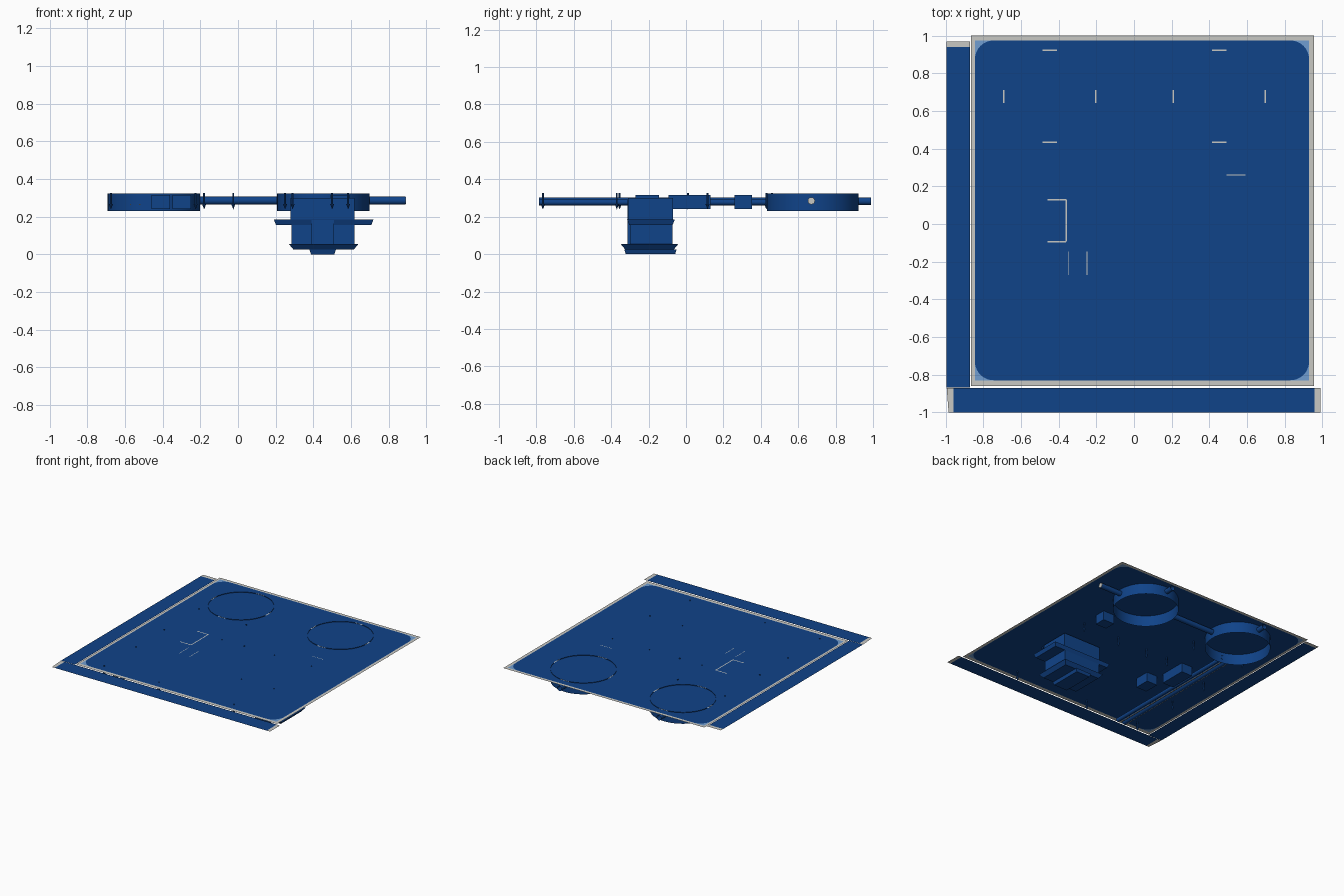
import bpy, bmesh, math
from mathutils import Matrix, Vector

if "Cube" in bpy.data.objects:
    bpy.data.objects.remove(bpy.data.objects["Cube"])

Z = 0.32  # height of the flat sheets


def material(name, rgb):
    m = bpy.data.materials.new(name)
    m.diffuse_color = (*rgb, 1)
    m.use_nodes = True
    m.node_tree.nodes["Principled BSDF"].inputs["Base Color"].default_value = m.diffuse_color
    return m


BLUE = material("deep_blue", (0.005, 0.056, 0.25))
GREY = material("light_grey", (0.58, 0.58, 0.55))
SKY = material("pale_blue", (0.16, 0.34, 0.64))


def finish(name, bm, mat, smooth=False):
    me = bpy.data.meshes.new(name)
    bm.to_mesh(me)
    bm.free()
    me.materials.append(mat)
    for p in me.polygons:
        p.use_smooth = smooth
    ob = bpy.data.objects.new(name, me)
    bpy.context.collection.objects.link(ob)
    return ob


def sheet(name, polys, mat, z=Z):
    """Flat faces from 2D outlines, all facing up."""
    bm = bmesh.new()
    for poly in polys:
        f = bm.faces.new([bm.verts.new((x, y, z)) for x, y in poly])
        f.normal_update()
        if f.normal.z < 0:
            f.normal_flip()
    return finish(name, bm, mat)


def rect(x0, x1, y0, y1):
    return [(x0, y0), (x1, y0), (x1, y1), (x0, y1)]


def block(name, x, y, z, mat=BLUE, taper=0.0):
    """Box from ranges; taper draws the bottom edge inwards."""
    bm = bmesh.new()
    bmesh.ops.create_cube(bm, size=1)
    for v in bm.verts:
        low = v.co.z < 0
        t = taper if low else 0
        v.co = Vector((x[0] + t if v.co.x < 0 else x[1] - t,
                       y[0] + t if v.co.y < 0 else y[1] - t,
                       z[0] if low else z[1]))
    return finish(name, bm, mat)


def tube(name, a, b, r, mat=BLUE, seg=24, caps=False, r2=None):
    a, b = Vector(a), Vector(b)
    d = b - a
    bm = bmesh.new()
    bmesh.ops.create_cone(bm, cap_ends=caps, segments=seg, radius1=r,
                          radius2=r if r2 is None else r2, depth=d.length,
                          matrix=Matrix.Translation((a + b) / 2)
                          @ d.to_track_quat('Z', 'Y').to_matrix().to_4x4())
    return finish(name, bm, mat, not caps)


# Main panel: rounded blue field, pale corners, grey margin
X0, X1, Y0, Y1, R = -0.845, 0.93, -0.83, 0.975, 0.1
outline, corners = [], []
for i, (cx, cy) in enumerate([(X1, Y1), (X0, Y1), (X0, Y0), (X1, Y0)]):
    ox = cx - math.copysign(R, cx)
    oy = cy - math.copysign(R, cy)
    arc = [(ox + R * math.cos(a), oy + R * math.sin(a))
           for a in [math.pi / 2 * (i + k / 10) for k in range(11)]]
    outline += arc
    corners += [[(cx, cy), p, q] for p, q in zip(arc, arc[1:])]
sheet("main_panel", [outline], BLUE)
sheet("panel_corners", corners, SKY)
sheet("panel_margin", [rect(-0.865, X0, -0.86, 1), rect(X1, 0.955, -0.86, 1),
                       rect(X0, X1, -0.86, Y0), rect(X0, X1, Y1, 1)], GREY)

# Side and front strips with grey ends
sheet("side_strip", [rect(-0.995, -0.87, -0.868, 0.94)], BLUE)
sheet("side_strip_end", [rect(-0.995, -0.87, 0.94, 0.97)], GREY)
sheet("front_strip", [rect(-0.96, 0.96, -1, -0.87)], BLUE)
sheet("front_strip_ends", [[(-0.985, -1), (-0.96, -1), (-0.96, -0.87), (-0.995, -0.87)],
                           rect(0.96, 0.99, -1, -0.87)], GREY)

# Two round wells under the panel, with grey rim marks and rear pipes
for side, cx in (("left", -0.447), ("right", 0.453)):
    cy, r = 0.678, 0.245
    tube(side + "_well", (cx, cy, 0.23), (cx, cy, 0.324), r, seg=64)
    marks = []
    for dx, dy in ((1, 0), (-1, 0), (0, 1), (0, -1)):
        px, py = cx + dx * r, cy + dy * r
        w, h = (0.004, 0.035) if dx else (0.038, 0.004)
        marks.append(rect(px - w, px + w, py - h, py + h))
    sheet(side + "_well_marks", marks, GREY, Z + 0.003)
    tube(side + "_rear_pipe", (cx, 0.92, 0.283), (cx, 0.99, 0.283), 0.02)
tube("link_pipe", (-0.202, 0.67, 0.285), (0.208, 0.67, 0.285), 0.021)
tube("outlet_pipe", (0.698, 0.67, 0.285), (0.89, 0.67, 0.285), 0.021)
tube("outlet_hole", (0.7, 0.67, 0.285), (0.892, 0.67, 0.285), 0.019, GREY, caps=True)

# Long pair of pipes running front to back
tube("long_pipe", (-0.56, -0.785, 0.281), (-0.56, 0.44, 0.281), 0.021)
tube("thin_pipe", (-0.50, -0.785, 0.277), (-0.50, 0.44, 0.277), 0.016)
for k, px in enumerate((-0.575, -0.525)):
    block(f"pipe_seam_{k}", (px, px + 0.006), (-0.78, 0.43), (0.262, 0.268), GREY)

# Small boxes hung under the panel, their rims just showing on top
for name, x, y in (("tall_box", (-0.46, -0.36), (-0.093, 0.13)),
                   ("short_box", (-0.347, -0.25), (-0.27, -0.145)),
                   ("side_box", (0.492, 0.592), (0.26, 0.352))):
    block(name, x, y, (0.24, 0.316))
T = 0.004
sheet("box_rims", [rect(-0.46, -0.36, 0.13 - T, 0.13 + T),
                   rect(-0.46, -0.36, -0.093 - T, -0.093 + T),
                   rect(-0.36 - T, -0.36 + T, -0.093, 0.13),
                   rect(-0.349, -0.345, -0.27, -0.145),
                   rect(-0.252, -0.248, -0.27, -0.145),
                   rect(0.492, 0.592, 0.258, 0.262)], GREY, Z + 0.002)

# Deep box with wings, flange and foot
block("deep_box_upper", (0.28, 0.62), (-0.31, -0.07), (0.175, 0.3))
block("deep_box_lower", (0.283, 0.618), (-0.3, -0.072), (0.05, 0.175))
block("deep_box_front", (0.39, 0.51), (-0.314, -0.3), (0.055, 0.29))
block("wing_flange", (0.19, 0.72), (-0.315, -0.06), (0.155, 0.185), taper=0.012)
block("base_flange", (0.27, 0.64), (-0.35, -0.04), (0.025, 0.055), taper=0.025)
block("foot", (0.38, 0.52), (-0.33, -0.05), (0.0, 0.025), taper=0.008)

# Screws through the panel
screws = [(-0.675, 0.46), (-0.225, 0.43), (-0.675, 0.01), (-0.225, 0.115),
          (-0.025, 0.115), (0.25, 0.115), (0.585, 0.115), (-0.675, -0.355),
          (0.29, -0.37), (0.585, -0.37), (-0.18, -0.765), (0.5, -0.765),
          (-0.675, -0.765)]
for k, (x, y) in enumerate(screws):
    tube(f"screw_{k}", (x, y, 0.265), (x, y, 0.326), 0.005, seg=8, caps=True)
    tube(f"screw_tip_{k}", (x, y, 0.238), (x, y, 0.268), 0.0, seg=8, caps=True, r2=0.011)
